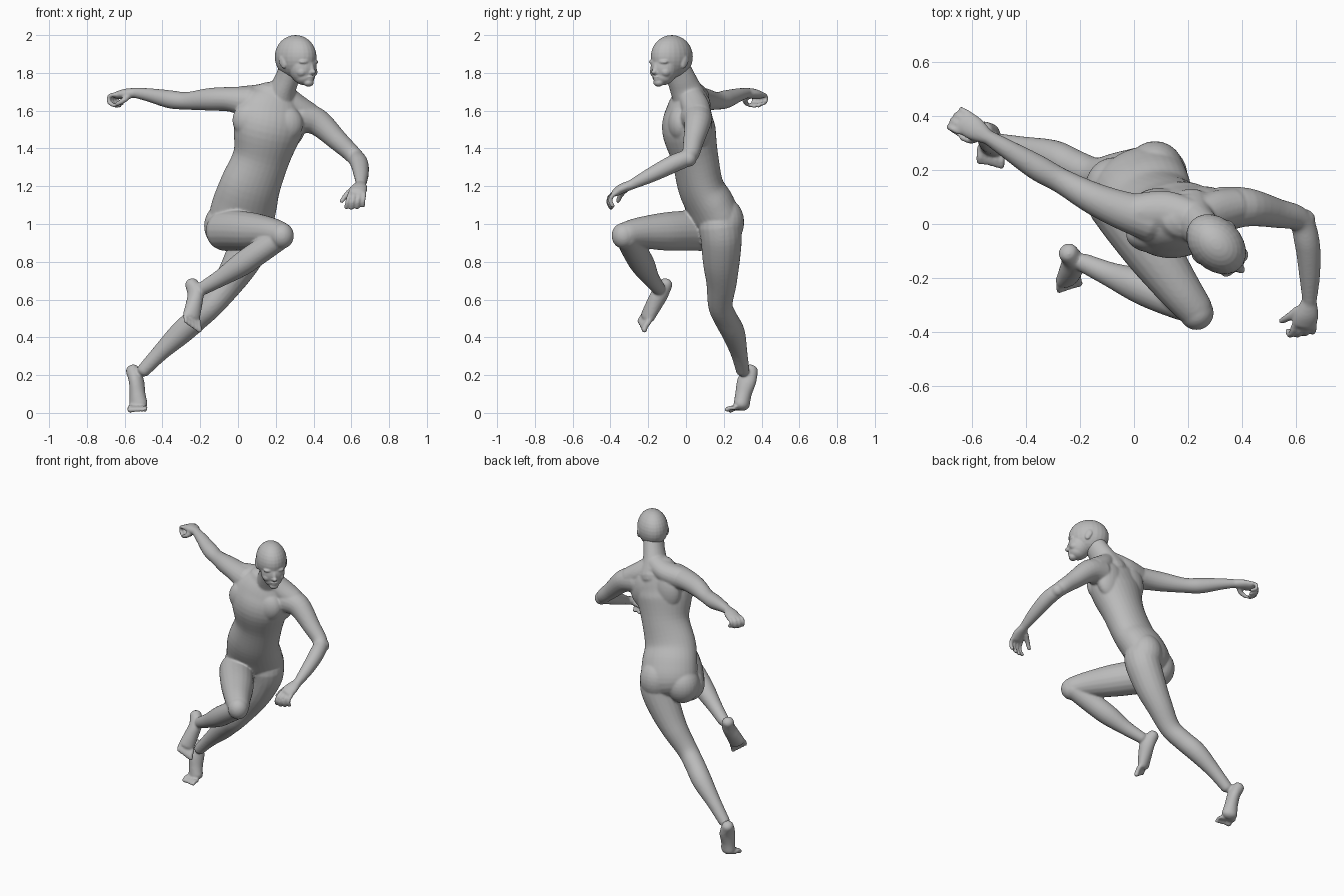
import bpy, bmesh, math
from mathutils import Vector, Matrix

V = Vector
skin = bpy.data.materials.new("grey skin")
skin.diffuse_color = (0.5, 0.5, 0.5, 1)


def spline(p, i, t):
    """Catmull-Rom value on a list of vectors."""
    a, b, c, d = p[max(i - 1, 0)], p[i], p[i + 1], p[min(i + 2, len(p) - 1)]
    return 0.5 * (2 * b + (c - a) * t + (2 * a - 5 * b + 4 * c - d) * t * t
                  + (3 * b - a - 3 * c + d) * t ** 3)


def ellipsoid(bm, c, size, rot=Matrix.Identity(3)):
    m = Matrix.Translation(c) @ rot.to_4x4() @ Matrix.Diagonal((*size, 1))
    bmesh.ops.create_uvsphere(bm, u_segments=24, v_segments=16, radius=1, matrix=m)


def limb(bm, rows, side0=(1, 0, 0), side1=None, seg=20, sub=5):
    """Closed tube with rounded ends; rows are x, y, z, half width, half depth."""
    pts = [V(r[:3]) for r in rows]
    rad = [V((r[3], r[-1], 0)) for r in rows]
    s0, s1 = V(side0), V(side1 or side0)
    n = len(rows) - 1
    ctr = [(spline(pts, i, k / sub), spline(rad, i, k / sub)) for i in range(n) for k in range(sub)]
    ctr.append((pts[-1], rad[-1]))
    # rounded caps
    d0, d1 = (ctr[0][0] - ctr[1][0]).normalized(), (ctr[-1][0] - ctr[-2][0]).normalized()

    def cap(c, d):
        r = min(c[1][0], c[1][1]) * 0.8
        return [(c[0] + d * r * math.sin(a), c[1] * math.cos(a)) for a in (0.4, 0.8, 1.15, 1.45)]
    ctr = cap(ctr[0], d0)[::-1] + ctr + cap(ctr[-1], d1)
    rings = []
    for i, (c, r) in enumerate(ctr):
        t = (ctr[min(i + 1, len(ctr) - 1)][0] - ctr[max(i - 1, 0)][0]).normalized()
        s = s0.lerp(s1, i / (len(ctr) - 1))
        s = (s - t * s.dot(t)).normalized()
        w = t.cross(s)
        rings.append([bm.verts.new(c + s * r[0] * math.cos(a) + w * r[1] * math.sin(a))
                      for a in (2 * math.pi * k / seg for k in range(seg))])
    for p, q in zip(rings, rings[1:]):
        for k in range(seg):
            bm.faces.new((p[k], p[(k + 1) % seg], q[(k + 1) % seg], q[k]))
    bm.faces.new(rings[0][::-1])
    bm.faces.new(rings[-1])


def digits(bm, centre, side, spread, count, path, r, lengths, fan=0.0):
    """Row of fingers or toes; path holds offsets from each knuckle."""
    side = V(side).normalized()
    for i in range(count):
        k = 2 * i / (count - 1) - 1
        base = V(centre) + side * spread * k
        limb(bm, [(*(base + V(o) * lengths[i] + side * fan * k * j), r[i], r[i]) for j, o in enumerate(path)],
             (0.6, 0.5, 0.62), None, 10, 3)


def finish(bm, name, voxel, smooth):
    """Fuse the overlapping volumes into one smooth skin."""
    bmesh.ops.recalc_face_normals(bm, faces=bm.faces)
    me = bpy.data.meshes.new(name)
    bm.to_mesh(me)
    bm.free()
    ob = bpy.data.objects.new(name, me)
    bpy.context.collection.objects.link(ob)
    me.materials.append(skin)
    m = ob.modifiers.new("fuse", 'REMESH')
    m.mode, m.voxel_size, m.use_smooth_shade = 'VOXEL', voxel, True
    m = ob.modifiers.new("soften", 'SMOOTH')
    m.factor, m.iterations = 0.5, smooth


body = bmesh.new()

# torso, twisting from hips to chest
limb(body, [(0.0, 0.15, 0.94, .12, .08), (0.014, 0.162, 1.01, .173, .12), (0.034, 0.128, 1.1, .176, .125),
            (0.064, 0.078, 1.2, .164, .118), (0.122, 0.048, 1.35, .152, .122), (0.157, 0.015, 1.5, .184, .14),
            (0.18, 0.017, 1.6, .18, .117), (0.205, 0.025, 1.67, .125, .09)],
     (0.9, 0.4, 0), (0.96, 0.1, -0.25), 32)
# buttocks and chest muscles
ellipsoid(body, (0.078, 0.2, 1.01), (.108, .108, .13))
ellipsoid(body, (-0.072, 0.14, 0.99), (.108, .108, .12))
for c in ((0.075, -0.04, 1.55), (0.24, -0.028, 1.53)):
    ellipsoid(body, c, (.105, .068, .1))
# shoulder blades
for c in ((0.095, 0.072, 1.56), (0.26, 0.078, 1.53)):
    ellipsoid(body, c, (.1, .062, .13))
# neck and shoulder slopes
limb(body, [(0.21, 0.04, 1.62, .1, .095), (0.236, 0.0, 1.71, .072, .083), (0.26, -0.025, 1.77, .064, .076),
            (0.28, -0.05, 1.83, .062, .07)])
limb(body, [(0.225, 0.02, 1.71, .066, .057), (0.12, 0.045, 1.675, .078, .066), (0.02, 0.045, 1.66, .07)], (0, 1, 0))
limb(body, [(0.25, 0.025, 1.68, .066, .057), (0.31, 0.05, 1.622, .075, .066), (0.37, 0.065, 1.575, .07)], (0, 1, 0))

# right arm, stretched back
limb(body, [(0.06, 0.02, 1.645, .085), (-0.04, 0.05, 1.66, .072, .066), (-0.15, 0.095, 1.66, .06),
            (-0.27, 0.16, 1.652, .047), (-0.36, 0.21, 1.66, .048), (-0.47, 0.278, 1.683, .036),
            (-0.55, 0.327, 1.695, .026)], (0.5, 0.85, 0))
# right hand
limb(body, [(-0.54, 0.32, 1.695, .026, .026), (-0.59, 0.352, 1.69, .044, .027), (-0.632, 0.38, 1.682, .046, .022)],
     (0.5, 0.85, 0))
digits(body, (-0.632, 0.376, 1.685), (0.5, 0.85, 0), .039, 4,
       [(0, 0, 0), (-.03, .015, -.008), (-.03, .015, -.042), (0, -.005, -.058)],
       (.012, .0125, .0125, .0115), (1, 1.05, 1, .85))
limb(body, [(-0.58, 0.325, 1.68, .018), (-0.605, 0.312, 1.655, .015), (-0.64, 0.322, 1.635, .012)])

# left arm, bent forward
limb(body, [(0.33, 0.055, 1.565, .085), (0.42, 0.062, 1.54, .072), (0.53, 0.04, 1.44, .055), (0.615, 0.015, 1.36, .046),
            (0.643, -0.07, 1.318, .047), (0.652, -0.18, 1.262, .04), (0.652, -0.285, 1.21, .027)], (0, 1, 0.3))
ellipsoid(body, (0.632, 0.014, 1.345), (.042, .042, .042))
# left hand
limb(body, [(0.652, -0.28, 1.21, .027, .025), (0.642, -0.335, 1.19, .044, .026), (0.632, -0.372, 1.168, .046, .022)],
     (1, 0.1, 0))
digits(body, (0.632, -0.375, 1.165), (1, 0.1, 0), .038, 4,
       [(0, 0, 0), (-.006, -.026, -.022), (-.012, -.032, -.052), (-.016, -.018, -.078)],
       (.012, .0125, .0125, .012), (1, 1.05, 1, .9), .002)
limb(body, [(0.61, -0.32, 1.185, .018), (0.575, -0.345, 1.155, .015), (0.548, -0.36, 1.12, .012)])

# right leg, knee raised
limb(body, [(-0.07, 0.085, 0.965, .108), (-0.01, 0.0, 0.965, .106), (0.08, -0.12, 0.96, .1),
            (0.17, -0.245, 0.955, .081), (0.225, -0.315, 0.945, .068)], (0, 0, 1))
ellipsoid(body, (0.232, -0.33, 0.938), (.064, .064, .069))
limb(body, [(0.228, -0.313, 0.93, .061), (0.12, -0.272, 0.857, .064, .066), (0.02, -0.23, 0.787, .063, .065),
            (-0.09, -0.187, 0.715, .046), (-0.185, -0.145, 0.66, .036)], (0.5, 0.3, -0.8))
# right foot with toes
limb(body, [(-0.245, -0.106, 0.682, .037, .036), (-0.225, -0.138, 0.63, .04, .048), (-0.235, -0.174, 0.565, .045, .042),
            (-0.247, -0.203, 0.51, .05, .033)], (-.8, -.4, .35))
digits(body, (-0.245, -0.214, 0.498), (.8, .4, -.35), .042, 5, [(0, 0, 0), (.002, -.018, -.024), (.005, -.022, -.042)],
       (.011, .011, .0115, .0125, .0155), (.75, .85, .95, 1.05, 1.1))

# left leg, pushing off
limb(body, [(0.088, 0.18, 0.99, .112), (0.075, 0.187, 0.92, .109), (0.018, 0.187, 0.8, .098), (-0.05, 0.188, 0.69, .081),
            (-0.14, 0.182, 0.57, .065), (-0.215, 0.21, 0.5, .063), (-0.3, 0.25, 0.425, .062),
            (-0.41, 0.28, 0.32, .045), (-0.5, 0.3, 0.225, .036)], (0.8, 0.4, -0.6))
ellipsoid(body, (-0.125, 0.17, 0.575), (.05, .05, .055))
# left foot with toes
limb(body, [(-0.558, 0.345, 0.225, .037, .038), (-0.538, 0.322, 0.17, .039, .052), (-0.532, 0.304, 0.1, .042, .044),
            (-0.527, 0.295, 0.045, .05, .042)], (.9, -.35, 0))
digits(body, (-0.528, 0.272, 0.026), (-.9, .35, 0), .042, 5, [(0, 0, 0), (-.002, -.028, .001), (-.003, -.048, -.011)],
       (.012, .012, .012, .0125, .016), (.9, .95, 1, 1.05, 1.1))
finish(body, "body", 0.0062, 8)

# head, turned to its left; local axes are forward, left, up
head = bmesh.new()
turn = Matrix(((0.7, 0.714, 0), (-0.714, 0.7, 0), (0, 0, 1)))


def lump(c, size, tilt=0.0):
    ellipsoid(head, V((0.305, -0.075, 1.885)) + turn @ V(c), size, turn @ Matrix.Rotation(tilt, 3, 'Y'))


lump((0, 0, 0), (.126, .095, .115))                 # skull
lump((.056, 0, -.06), (.072, .074, .085))           # face
lump((.066, 0, -.105), (.056, .056, .045))          # jaw
lump((.09, 0, -.105), (.034, .036, .036))           # muzzle
lump((.098, 0, -.136), (.027, .029, .022))          # chin
lump((.12, 0, -.058), (.014, .015, .036), -.3)      # nose bridge
lump((.128, 0, -.08), (.02, .016, .013))            # nose tip
lump((.114, 0, -.106), (.017, .026, .008))          # upper lip
lump((.112, 0, -.119), (.016, .022, .008))          # lower lip
for s in (-1, 1):
    lump((.098, s * .032, -.027), (.024, .034, .014))   # brow
    lump((.101, s * .034, -.049), (.014, .018, .01))    # eye
    lump((.082, s * .04, -.08), (.032, .028, .028))     # cheek
    lump((.12, s * .012, -.086), (.012, .009, .008))    # nostril
    lump((-.005, s * .088, -.03), (.02, .011, .033), -.2)   # ear
    lump((-.012, s * .093, -.022), (.02, .007, .026), -.2)  # ear rim
finish(head, "head", 0.0045, 5)
